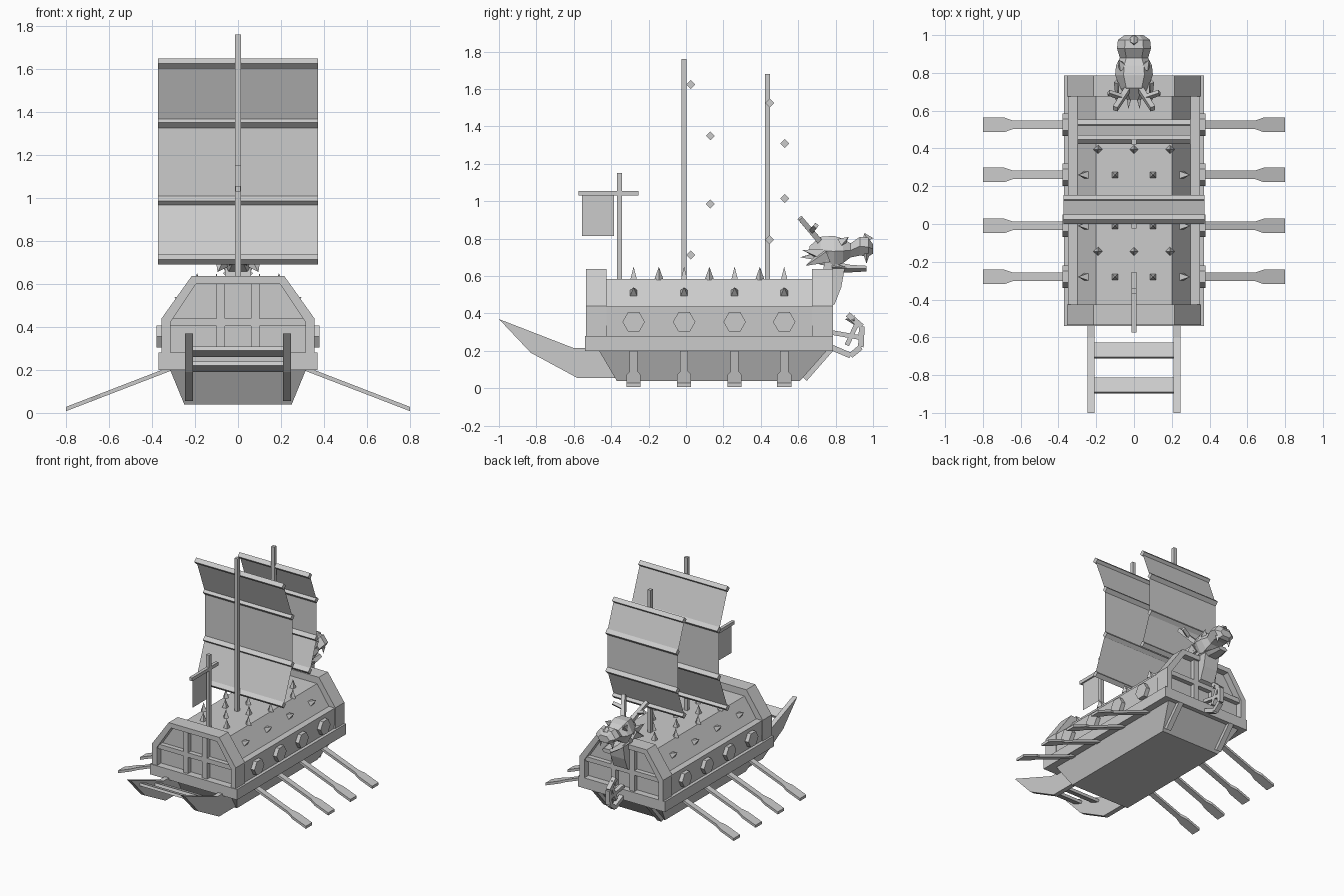
import bpy, bmesh, math
from mathutils import Vector

cube = bpy.data.objects.get("Cube")
if cube:
    bpy.data.objects.remove(cube, do_unlink=True)

grey = bpy.data.materials.new("plain_grey")
grey.use_nodes = True
grey.diffuse_color = (0.6, 0.6, 0.6, 1)
grey.node_tree.nodes["Principled BSDF"].inputs["Base Color"].default_value = (0.6, 0.6, 0.6, 1)


def add(name, verts, faces):
    mesh = bpy.data.meshes.new(name)
    mesh.from_pydata([tuple(v) for v in verts], [], faces)
    bm = bmesh.new()
    bm.from_mesh(mesh)
    bmesh.ops.recalc_face_normals(bm, faces=bm.faces)
    bm.to_mesh(mesh)
    bm.free()
    mesh.materials.append(grey)
    ob = bpy.data.objects.new(name, mesh)
    bpy.context.collection.objects.link(ob)
    return ob


def loft(name, rings):
    """Closed skin over rings that have equal point counts."""
    n = len(rings[0])
    verts = [v for r in rings for v in r]
    faces = [list(range(n)), list(range(len(verts) - n, len(verts)))]
    for k in range(len(rings) - 1):
        for i in range(n):
            j = (i + 1) % n
            faces.append([k * n + i, k * n + j, k * n + n + j, k * n + n + i])
    return add(name, verts, faces)


def prism_y(name, pts, a, b):
    return loft(name, [[(x, y, z) for x, z in pts] for y in (a, b)])


def prism_x(name, pts, a, b):
    return loft(name, [[(x, y, z) for y, z in pts] for x in (a, b)])


def box(name, x0, x1, y0, y1, z0, z1):
    return prism_y(name, [(x0, z0), (x1, z0), (x1, z1), (x0, z1)], y0, y1)


def bar(name, p, q, w, h=None, taper=1.0, up=(1, 0, 0)):
    """Four-sided beam from p to q; w lies along up."""
    p, q = Vector(p), Vector(q)
    d = (q - p).normalized()
    u = Vector(up)
    u = (u - d * u.dot(d)).normalized()
    v = d.cross(u)
    h = h or w
    ring = lambda c, s: [c + u * w * s * i / 2 + v * h * s * j / 2
                         for i, j in ((-1, -1), (1, -1), (1, 1), (-1, 1))]
    return loft(name, [ring(p, 1), ring(q, taper)])


def spike(name, base, tip, r, turn=0.0):
    """Four-sided pyramid."""
    base, tip = Vector(base), Vector(tip)
    d = (tip - base).normalized()
    u = Vector((0, 1, 0))
    u = (u - d * u.dot(d)).normalized()
    v = d.cross(u)
    ang = [turn + i * math.pi / 2 for i in range(4)]
    pts = [base + r * (u * math.cos(a) + v * math.sin(a)) for a in ang] + [tip]
    return add(name, pts, [[0, 1, 2, 3]] + [[i, (i + 1) % 4, 4] for i in range(4)])


def mirrored(half):
    return half + [(-x, z) for x, z in reversed(half)]


# Hull, belt and roofed upper deck
loft("lower_hull", [
    [(-w, a, z), (w, a, z), (w, b, z), (-w, b, z)]
    for w, a, b, z in ((0.25, -0.37, 0.61, 0.04), (0.32, -0.47, 0.76, 0.21))])
box("belt", -0.37, 0.37, -0.54, 0.785, 0.2, 0.28)
prism_y("upper_hull", mirrored([(0.345, 0.27), (0.35, 0.437), (0.3, 0.437), (0.2, 0.585)]),
        -0.46, 0.71)

# Arched end frames with recessed, framed panels
outer = mirrored([(0.355, 0.28), (0.355, 0.44), (0.215, 0.637)])
inner = mirrored([(0.315, 0.28), (0.315, 0.42), (0.195, 0.6)])
for label, face, back in (("stern", -0.535, -0.425), ("bow", 0.785, 0.675)):
    rings = [[(x, y, z) for x, z in o] for o, y in
             ((outer, face), (outer, back), (inner, back), (inner, face))]
    faces = [[k * 6 + i, k * 6 + i + 1, (k + 1) % 4 * 6 + i + 1, (k + 1) % 4 * 6 + i]
             for k in range(4) for i in range(5)]
    faces += [[0, 6, 12, 18], [5, 11, 17, 23]]
    add(label + "_frame", [v for r in rings for v in r], faces)
    s = 1 if face < 0 else -1
    prism_y(label + "_panel", inner, face + s * 0.05, back)
    lip = sorted((face + s * 0.015, face + s * 0.06))
    box(label + "_rail", -0.315, 0.315, *lip, 0.405, 0.44)
    for x in (-0.08, 0.08):
        box(label + "_post", x - 0.02, x + 0.02, *lip, 0.28, 0.6)

# Hexagonal ports, oars and roof spikes
stations = (-0.28, -0.01, 0.26, 0.525)
hexagon = [(0.06 * math.cos(i * math.pi / 3), 0.06 * math.sin(i * math.pi / 3)) for i in range(6)]
for side in (-1, 1):
    for y in stations:
        prism_x("port", [(y + a, 0.355 + b) for a, b in hexagon], side * 0.33, side * 0.378)
        rings = []
        for x, w in ((0.27, 0.022), (0.64, 0.022), (0.685, 0.038), (0.8, 0.038)):
            z = 0.018 + (0.8 - x) * 0.385
            rings.append([(side * x, y - w, z - 0.01), (side * x, y + w, z - 0.01),
                          (side * x, y + w, z + 0.01), (side * x, y - w, z + 0.01)])
        loft("oar", rings)
        spike("roof_spike", (side * 0.1, y, 0.58), (side * 0.1, y, 0.65), 0.025, math.pi / 4)
        spike("slope_spike", (side * 0.247, y, 0.505), (side * 0.297, y, 0.54), 0.03, math.pi / 4)
for y in (-0.145, 0.125, 0.395):
    for x in (-0.19, 0, 0.19):
        spike("roof_spike", (x, y, 0.58), (x, y, 0.65), 0.025)

# Stern fins with cross boards, and bow ribs
fin = [(-1, 0.37), (-0.83, 0.19), (-0.58, 0.055), (-0.36, 0.055), (-0.45, 0.215), (-0.6, 0.215)]
for x in (-0.228, 0.228):
    prism_x("stern_fin", fin, x - 0.018, x + 0.018)
    bar("bow_rib", (x, 0.635, 0.05), (x, 0.775, 0.21), 0.04, 0.03)
for y, z in ((-0.67, 0.215), (-0.855, 0.285)):
    bar("cross_board", (0, y - 0.038, z + 0.015), (0, y + 0.038, z - 0.015), 0.42, 0.02)


# Masts and ribbed sails
def sail(name, path, w):
    verts = [(x, y, z) for y, z in path for x in (-w, w)]
    add(name, verts, [[2 * i, 2 * i + 1, 2 * i + 3, 2 * i + 2] for i in range(3)])
    for y, z in path:
        prism_x(name + "_batten", [(y - 0.024, z), (y, z - 0.024), (y + 0.024, z), (y, z + 0.024)], -w, w)


for name, y, top in (("main_mast", -0.01, 1.76), ("fore_mast", 0.435, 1.68), ("flag_mast", -0.355, 1.15)):
    box(name, -0.013, 0.013, y - 0.013, y + 0.013, 0.57, top)
sail("main_sail", [(0.025, 1.625), (0.13, 1.35), (0.13, 0.985), (0.025, 0.713)], 0.373)
sail("fore_sail", [(0.447, 1.525), (0.528, 1.31), (0.528, 1.015), (0.447, 0.795)], 0.3)
box("flag_yard", -0.012, 0.012, -0.575, -0.255, 1.03, 1.055)
add("flag", [(0, -0.555, 0.815), (0, -0.385, 0.815), (0, -0.385, 1.035), (0, -0.555, 1.035)], [[0, 1, 2, 3]])

# Anchor on the bow
arms = [(0.865, 0.395), (0.94, 0.33), (0.935, 0.22), (0.88, 0.175), (0.775, 0.22)]
for a, b in zip(arms, arms[1:]):
    bar("anchor_arm", (0, *a), (0, *b), 0.035, 0.03)
bar("anchor_shank", (0, 0.77, 0.3), (0, 0.94, 0.27), 0.03, 0.025)
bar("anchor_stock", (0, 0.86, 0.23), (0, 0.92, 0.36), 0.03, 0.025)
spike("anchor_fluke", (0, 0.9, 0.365), (0, 0.85, 0.37), 0.025)


# Beast figurehead: hexagonal sections along y, then jaws, horns and mane
def beast(name, sections):
    rings = []
    for y, w, low, high in sections:
        m = (low + high) / 2
        rings.append([(-w * 0.55, y, low), (w * 0.55, y, low), (w, y, m),
                      (w * 0.55, y, high), (-w * 0.55, y, high), (-w, y, m)])
    loft(name, rings)


beast("head", [(0.66, 0.04, 0.70, 0.76), (0.72, 0.075, 0.66, 0.81), (0.79, 0.1, 0.65, 0.815),
               (0.84, 0.095, 0.67, 0.80), (0.88, 0.075, 0.70, 0.775), (0.93, 0.09, 0.71, 0.81),
               (0.975, 0.085, 0.705, 0.805), (1.0, 0.05, 0.72, 0.77)])
beast("lower_jaw", [(0.78, 0.07, 0.62, 0.68), (0.88, 0.06, 0.62, 0.66), (0.965, 0.04, 0.625, 0.655)])
neck = [(0.75, 0.43), (0.795, 0.45), (0.83, 0.54), (0.85, 0.65), (0.74, 0.68), (0.73, 0.6)]
prism_x("neck", neck, -0.06, 0.06)
spike("nose_bump", (0, 0.97, 0.79), (0, 0.955, 0.83), 0.035)
for s in (-1, 1):
    bar("horn", (s * 0.03, 0.72, 0.78), (s * 0.1, 0.61, 0.91), 0.03, taper=0.9)
    bar("horn_branch", (s * 0.06, 0.67, 0.84), (s * 0.135, 0.695, 0.87), 0.025, taper=0.9)
    spike("fang", (s * 0.05, 0.965, 0.72), (s * 0.05, 0.965, 0.665), 0.018)
    spike("brow", (s * 0.06, 0.83, 0.78), (s * 0.08, 0.87, 0.81), 0.03)
    for x, y, z in ((0.08, 0.62, 0.74), (0.095, 0.64, 0.655), (0.03, 0.61, 0.7)):
        spike("mane_spike", (s * x * 0.7, 0.75, 0.71), (s * x, y, z), 0.045)
